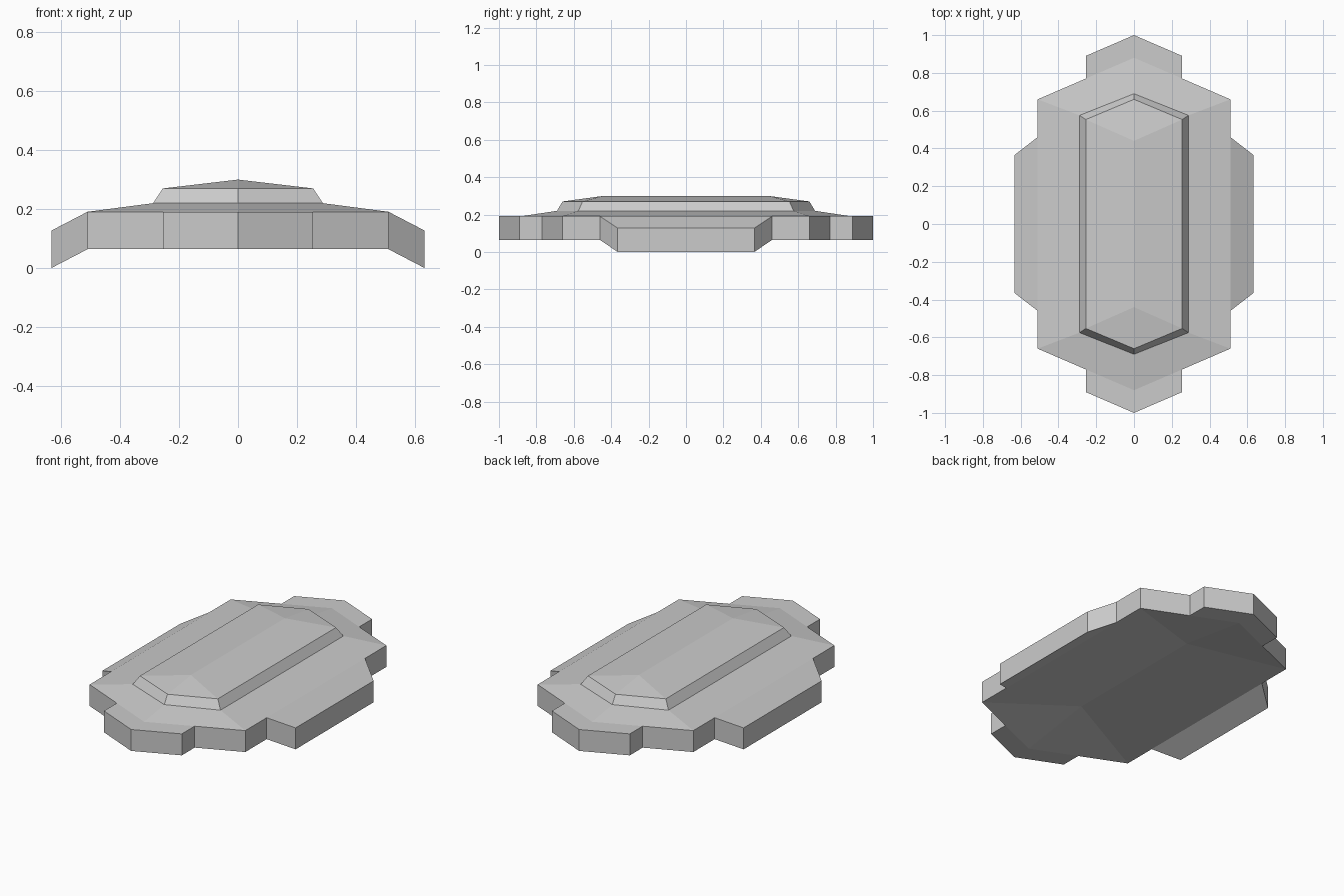
import bpy

if "Cube" in bpy.data.objects:
    bpy.data.objects.remove(bpy.data.objects["Cube"])

THICK = 0.127            # vertical thickness of the hull
RIM, FLAP = 0.191, 0.127 # top heights of the rim and the drooping side flaps

# Key points of one quarter (x >= 0, y >= 0); the rest is mirrored
P = {
    # rim of the main hexagon
    "A": (0.51, 0, RIM), "B": (0.51, 0.46, RIM), "C": (0.51, 0.66, RIM),
    "D": (0.255, 0.77, RIM), "E": (0, 0.88, RIM),
    # end tab and side flap
    "F": (0.255, 0.89, RIM), "G": (0, 1.0, RIM),
    "H": (0.633, 0.365, FLAP), "I": (0.633, 0, FLAP),
    # raised panel: foot, shoulder, ridge
    "J": (0.288, 0, 0.22), "K": (0.288, 0.575, 0.22), "L": (0, 0.69, 0.22),
    "M": (0.255, 0, 0.27), "N": (0.255, 0.553, 0.27), "O": (0, 0.66, 0.27),
    "Q": (0, 0.44, 0.30), "R": (0, 0, 0.30),
    # ridge of the hollow underside (given at top level, lowered by THICK)
    "S": (0, 0.44, 0.258), "T": (0, 0, 0.258),
}


def low(name):
    x, y, z = P[name]
    return (x, y, z - THICK)


def build(name, faces):
    """Make a quarter mesh from faces of points and mirror it in x and y."""
    verts = list(dict.fromkeys(p for f in faces for p in f))
    index = {p: i for i, p in enumerate(verts)}
    mesh = bpy.data.meshes.new(name)
    mesh.from_pydata(verts, [], [[index[p] for p in f] for f in faces])
    obj = bpy.data.objects.new(name, mesh)
    bpy.context.collection.objects.link(obj)
    mod = obj.modifiers.new("mirror", 'MIRROR')
    mod.use_axis = (True, True, False)
    mod.use_clip = True
    mod.merge_threshold = 0.0005
    return obj


def top(names):
    return [P[n] for n in names]


def under(names):
    return [low(n) for n in reversed(names)]


# Hull: sloped deck, end tab, side flap, hollow underside and outer walls
hull = [top(f) for f in ("ABCKJ", "CDELK", "EDFG", "AIHB")]
hull += [under(f) for f in ("ABCST", "CDES", "EDFG", "AIHB")]
outline = "IHBCDFG"
hull += [[low(a), low(b), P[b], P[a]] for a, b in zip(outline, outline[1:])]
build("hull", hull)

# Raised panel: bevelled sides and a low hipped top
build("raised_panel", [top(f) for f in ("JKNM", "KLON", "MNQR", "NOQ")])
